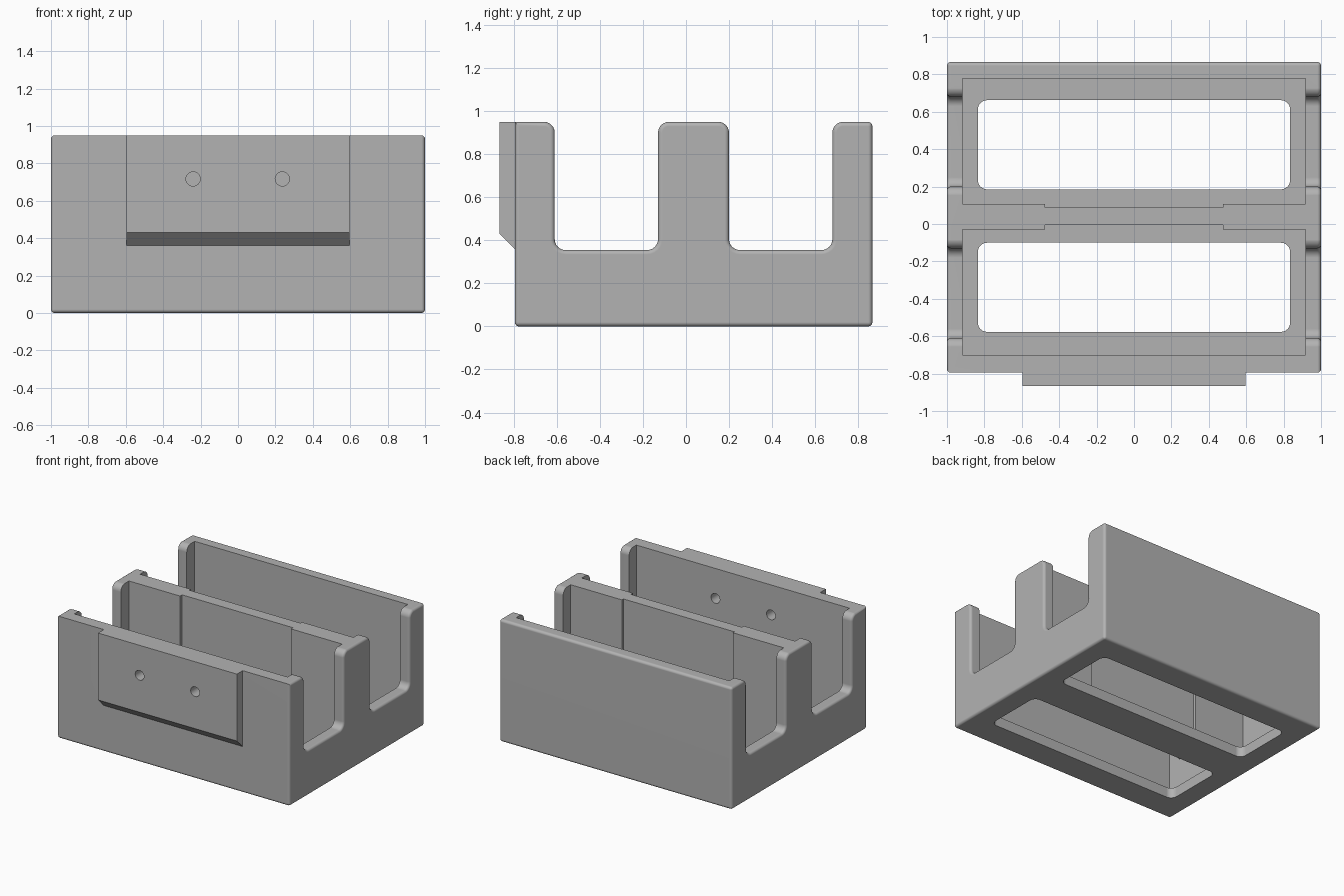
import bpy, bmesh, math
from mathutils import Vector

if "Cube" in bpy.data.objects:
    bpy.data.objects.remove(bpy.data.objects["Cube"])

W, Y0, Y1, H = 1.0, -0.795, 0.866, 0.95   # half width, front, back, height
R, F = 0.05, 0.02                         # corner radius, edge rounding
FLOOR, SLOT_Z = 0.08, 0.355

grey = bpy.data.materials.new("grey plastic")
grey.diffuse_color = (0.45, 0.45, 0.45, 1)
grey.use_nodes = True
grey.node_tree.nodes["Principled BSDF"].inputs["Base Color"].default_value = grey.diffuse_color


def make_object(name, bm):
    bmesh.ops.recalc_face_normals(bm, faces=bm.faces)
    me = bpy.data.meshes.new(name)
    bm.to_mesh(me)
    bm.free()
    ob = bpy.data.objects.new(name, me)
    ob.data.materials.append(grey)
    bpy.context.collection.objects.link(ob)
    return ob


def loft(name, sections):
    """Skin matching closed sections and cap both ends."""
    bm = bmesh.new()
    rings = [[bm.verts.new(p) for p in s] for s in sections]
    n = len(rings[0])
    for a, b in zip(rings, rings[1:]):
        for i in range(n):
            j = (i + 1) % n
            bm.faces.new((a[i], a[j], b[j], b[i]))
    bm.faces.new(rings[0])
    bm.faces.new(rings[-1])
    return make_object(name, bm)


def arc(cx, cy, r, a0, a1, n=6):
    return [(cx + r * math.cos(math.radians(a0 + (a1 - a0) * i / n)),
             cy + r * math.sin(math.radians(a0 + (a1 - a0) * i / n))) for i in range(n + 1)]


def prism_z(name, pts, z0, z1):
    return loft(name, [[(x, y, z) for x, y in pts] for z in (z0, z1)])


def boolean(target, tool, operation):
    m = target.modifiers.new("cut", 'BOOLEAN')
    m.operation, m.solver, m.object = operation, 'EXACT', tool
    bpy.context.view_layer.objects.active = target
    bpy.ops.object.modifier_apply(modifier=m.name)
    bpy.data.objects.remove(tool)


# Body block, rounded on all edges but the top front one
bm = bmesh.new()
bmesh.ops.create_cube(bm, size=1)
for v in bm.verts:
    v.co = Vector((v.co.x * 2 * W, Y0 if v.co.y < 0 else Y1, H if v.co.z > 0 else 0))
edges = [e for e in bm.edges
         if not all(v.co.z > H / 2 and v.co.y < 0 for v in e.verts)]
bmesh.ops.bevel(bm, geom=edges, offset=F, segments=4, profile=0.5, affect='EDGES')
body = make_object("holder_body", bm)

# Mounting pad on the front with a chamfered lower edge
pad = [(-0.75, H), (-0.866, H), (-0.866, 0.43), (Y0, 0.36), (-0.75, 0.36)]
boolean(body, loft("front_pad", [[(x, y, z) for y, z in pad] for x in (-0.597, 0.597)]), 'UNION')


def slot_section(x, y0, y1, o):
    """Side slot outline with flared top and rounded bottom, grown by o."""
    top = H + 0.0005
    pts = [(y0 - R, H + 0.1)]
    pts += arc(y0 - R, top - R, R - o, 90, 0)
    pts += arc(y0 + R, SLOT_Z + R, R + o, 180, 270)
    pts += arc(y1 - R, SLOT_Z + R, R + o, 270, 360)
    pts += arc(y1 + R, top - R, R - o, 180, 90)
    pts += [(y1 + R, H + 0.1)]
    return [(x, y, z) for y, z in pts]


# Two bays: pocket, wall recess, floor opening and side slots
pocket_x = 0.917
for y0, y1, recess in ((-0.70, -0.03, -0.005), (0.107, 0.777, 0.088)):
    near, far = (y1, y0) if recess > y1 - 0.01 and recess < 0 else (y0, y1)
    pocket = [(-pocket_x, far), (pocket_x, far), (pocket_x, near), (0.477, near),
              (0.477, recess), (-0.477, recess), (-0.477, near), (-pocket_x, near)]
    boolean(body, prism_z("pocket", pocket, FLOOR, H + 0.2), 'DIFFERENCE')

    s0, s1 = (-0.61, -0.13) if y0 < 0 else (0.20, 0.68)
    h0, h1 = (-0.577, -0.10) if y0 < 0 else (0.185, 0.662)
    hx = 0.835
    opening = (arc(hx - R, h1 - R, R, 0, 90) + arc(-hx + R, h1 - R, R, 90, 180)
               + arc(-hx + R, h0 + R, R, 180, 270) + arc(hx - R, h0 + R, R, 270, 360))
    boolean(body, prism_z("floor_opening", opening, -0.1, FLOOR + 0.1), 'DIFFERENCE')

    # Slot widens in a quarter round at the outer side faces
    steps = [(W - F + F * math.sin(t), F * (1 - math.cos(t)))
             for t in (math.pi / 2 * i / 4 for i in range(5))] + [(W + 0.1, F)]
    stations = [(-x, o) for x, o in reversed(steps)] + steps
    boolean(body, loft("side_slot", [slot_section(x, s0, s1, o) for x, o in stations]),
            'DIFFERENCE')

# Screw holes through the front pad
for x in (-0.24, 0.237):
    ring = arc(x, 0.717, 0.038, 0, 345, 23)
    boolean(body, loft("screw_hole", [[(px, y, pz) for px, pz in ring] for y in (-0.95, -0.6)]),
            'DIFFERENCE')

# Smooth the rounded edges, keep the flats crisp
bpy.ops.object.select_all(action='DESELECT')
body.select_set(True)
bpy.context.view_layer.objects.active = body
bpy.ops.object.shade_smooth_by_angle(angle=math.radians(30))
wn = body.modifiers.new("clean normals", 'WEIGHTED_NORMAL')
wn.keep_sharp = True
